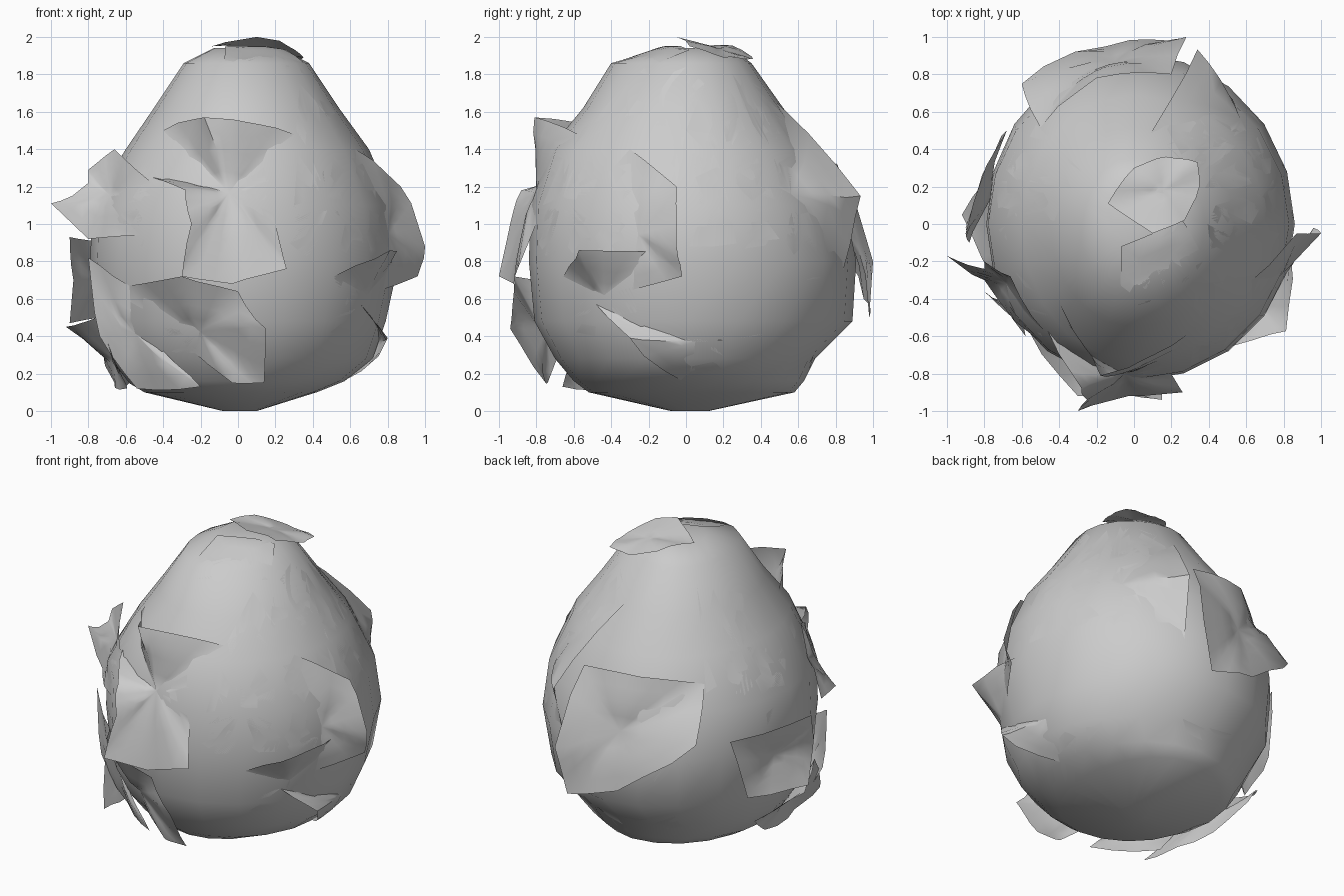
import bpy, bmesh, math
from mathutils import Vector
from mathutils.bvhtree import BVHTree

if "Cube" in bpy.data.objects:
    bpy.data.objects.remove(bpy.data.objects["Cube"])


def finish(name, bm, angle=50):
    me = bpy.data.meshes.new(name)
    bm.to_mesh(me)
    ob = bpy.data.objects.new(name, me)
    bpy.context.collection.objects.link(ob)
    bpy.ops.object.select_all(action='DESELECT')
    ob.select_set(True)
    bpy.context.view_layer.objects.active = ob
    bpy.ops.object.shade_smooth_by_angle(angle=math.radians(angle))
    return ob


# Pear-shaped core: z, x min, x max, y min, y max
rings = [(0.0, -.08, .10, -.08, .12), (.10, -.50, .42, -.52, .58),
         (.16, -.60, .57, -.60, .63), (.28, -.68, .72, -.70, .69),
         (.48, -.76, .79, -.81, .89), (.80, -.79, .86, -.84, .91),
         (1.1, -.78, .83, -.83, .85), (1.4, -.60, .70, -.73, .69),
         (1.62, -.45, .54, -.55, .52), (1.86, -.29, .38, -.40, .35),
         (1.94, -.13, .22, -.12, .24)]
SEG = 20
core = bmesh.new()
loops = []
for z, x0, x1, y0, y1 in rings:
    loop = []
    for i in range(SEG):
        a = 2 * math.pi * i / SEG
        c, s = math.cos(a), math.sin(a)
        loop.append(core.verts.new((c * (x1 if c > 0 else -x0),
                                    s * (y1 if s > 0 else -y0), z)))
    loops.append(loop)
for lo, hi in zip(loops, loops[1:]):
    for i in range(SEG):
        j = (i + 1) % SEG
        core.faces.new((lo[i], lo[j], hi[j], hi[i]))
core.faces.new(loops[0][::-1])
core.faces.new(loops[-1])
tree = BVHTree.FromBMesh(core)
finish("core_body", core)


# Thin overlapping plate drawn in a side view at the given azimuth (or "top").
# Points are (across, up) laid on the core, or (across, up, depth) for lifted corners.
def plate(name, view, pts, off=.025, cuts=3, layers=4):
    if view == "top":
        r, u, d = Vector((1, 0, 0)), Vector((0, 1, 0)), Vector((0, 0, 1))
    else:
        a = math.radians(view)
        d = Vector((math.cos(a), math.sin(a), 0))
        r, u = Vector((-d.y, d.x, 0)), Vector((0, 0, 1))

    def hug(p):
        hit, n, _, _ = tree.find_nearest(p)
        return hit + n * off

    def lay(p, q):
        base = r * p + u * q
        hit = tree.ray_cast(base + d * 4, -d)[0]
        return hug(hit if hit else base)

    corners = [r * p[0] + u * p[1] + d * p[2] if len(p) > 2 else lay(*p) for p in pts]
    lifts = [c - hug(c) for c in corners]
    n = len(pts)
    mid = lay(sum(p[0] for p in pts) / n, sum(p[1] for p in pts) / n)
    rim = []
    for i in range(n):
        for k in range(cuts):
            f, j = k / cuts, (i + 1) % n
            rim.append((corners[i].lerp(corners[j], f), lifts[i].lerp(lifts[j], f)))
    bm = bmesh.new()
    grid = [[bm.verts.new(hug(mid.lerp(p, k / layers)) + e * (k / layers)) for p, e in rim]
            for k in range(1, layers + 1)]
    vc = bm.verts.new(mid)
    for i in range(len(rim)):
        j = (i + 1) % len(rim)
        bm.faces.new((vc, grid[0][i], grid[0][j]))
        for lo, hi in zip(grid, grid[1:]):
            bm.faces.new((lo[i], hi[i], hi[j], lo[j]))
    bmesh.ops.recalc_face_normals(bm, faces=bm.faces)
    if sum(f.normal.dot(d) for f in bm.faces) < 0:
        bmesh.ops.reverse_faces(bm, faces=bm.faces)
    finish(name, bm)


# Front plates
plate("front_centre_plate", -90, [(-.4, 1.5), (-.18, 1.57, .81), (.02, 1.55, .74), (.3, 1.48),
      (.34, 1.28), (.14, 1.18), (.2, 1), (.26, .76, .9), (-.03, .68, .92),
      (-.3, .72, 1), (-.25, 1, .94), (-.28, 1.18, .88), (-.46, 1.25)], .04)
plate("front_right_plate", -90, [(.33, 1.75), (.58, 1.46), (.7, 1.3), (.75, .92), (.72, .83),
      (.5, .85), (.36, .83), (.23, .93), (.3, 1.1), (.31, 1.5)], .035)
plate("front_low_plate", -90, [(-.3, .72, .92), (0, .64, .92), (.15, .44, .94), (.14, .15, .75),
      (-.03, .15, .74), (-.23, .31), (-.42, .32), (-.58, .43), (-.58, .67)], .03)
plate("front_left_wing", -90, [(-1, 1.11, .17), (-.8, .92, .3), (-.52, .94), (-.41, 1.1),
      (-.46, 1.22), (-.66, 1.4, .28), (-.8, 1.29, .2), (-.8, 1.22, .24)], .03)
plate("front_left_low_plate", -90, [(-.8, .82, .36), (-.58, .67), (-.58, .43), (-.4, .32),
      (-.2, .13, .66), (-.54, .12, .4), (-.74, .4, .4)], .025)

# Corner plates around the front
plate("left_front_corner_plate", -135, [(-.45, 1.25), (-.1, 1.4), (.3, 1.5), (.32, 1.15),
      (.1, .8), (-.3, .75)], .03)
plate("right_front_corner_plate", -45, [(-.1, .72), (.17, .86, .98), (.5, .85), (.5, .45),
      (.2, .39), (-.2, .45)], .03)

# Right-side plates
plate("right_upper_plate", 0, [(0, 1.84), (.1, 1.75), (0, 1.5), (-.05, 1.2),
      (-.39, 1.49), (-.2, 1.75)])
plate("right_big_plate", 0, [(-.05, 1.2), (-.05, .88), (.15, .88), (.5, .92), (.45, 1.5),
      (.35, 1.78), (.1, 1.75), (0, 1.5)], .035)
plate("right_flare", 0, [(-.3, 1.4), (-.05, 1.2, .87), (-.05, .88, 1), (-.02, .72, .96),
      (-.28, .65), (-.5, .76), (-.6, 1)], .03)
plate("right_low_plate", 0, [(-.48, .57), (-.1, .42), (.35, .39), (.53, .44), (.35, .24),
      (0, .15), (-.3, .39, .8)], .02)

# Back plates
plate("back_right_plate", 45, [(-.05, 1.8), (.28, 1.65), (.42, 1.15, .9), (.38, .75), (.05, .7),
      (-.1, .9), (-.45, .85), (-.5, 1.25), (-.1, 1.4)], .035)
plate("back_right_edge_plate", 60, [(-.1, 1.78), (.1, 1.6), (.1, 1.35), (-.4, 1.2), (-.35, 1.5)], .03)
plate("back_flare", 90, [(.2, 1.32, .78), (-.2, 1.3, .8), (-.28, .8, 1), (-.2, .5, .98),
      (.15, .6, .95), (.6, .95, .75), (.5, 1.25)], .03)
plate("back_left_plate", 125, [(-.6, 1.1), (.1, 1.1), (.15, .7), (.25, .42), (-.6, .4)], .03)
plate("back_left_upper_plate", 150, [(-.1, 1.75), (.2, 1.65), (.45, 1), (.2, .9), (-.2, 1.2)], .03)

# Left plates
plate("left_flare", 180, [(-.5, .9, .68), (.05, .93, .9), (.1, .7, .88), (.02, .47, .9),
      (-.4, .5, .74)], .04)
plate("left_upper_plate", 180, [(-.1, 1.6), (.3, 1.55), (.37, 1.2), (.1, .88), (-.35, 1), (-.3, 1.4)], .03)
plate("left_low_flap", 180, [(-.05, .45, .92), (.3, .5, .75), (.6, .15, .58), (.3, .12, .6),
      (-.1, .15, .66), (-.3, .3, .72)], .03)
plate("back_low_skirt", 120, [(-.5, .3), (0, .38), (.5, .36), (.4, .12), (.1, .1), (-.3, .12)], .03)

# Cap plates on the crown
plate("crown_plate", "top", [(-.14, .11, 1.95), (0, .3, 1.93), (.17, .36, 1.88), (.34, .33, 1.88),
      (.35, .2, 1.89), (.27, .02, 1.95), (.1, -.05, 2)], .015)
plate("crown_front_plate", "top", [(-.07, -.12, 1.95), (.26, .02, 1.93), (.37, -.2), (.25, -.33),
      (0, -.44), (-.07, -.4)], .015)
